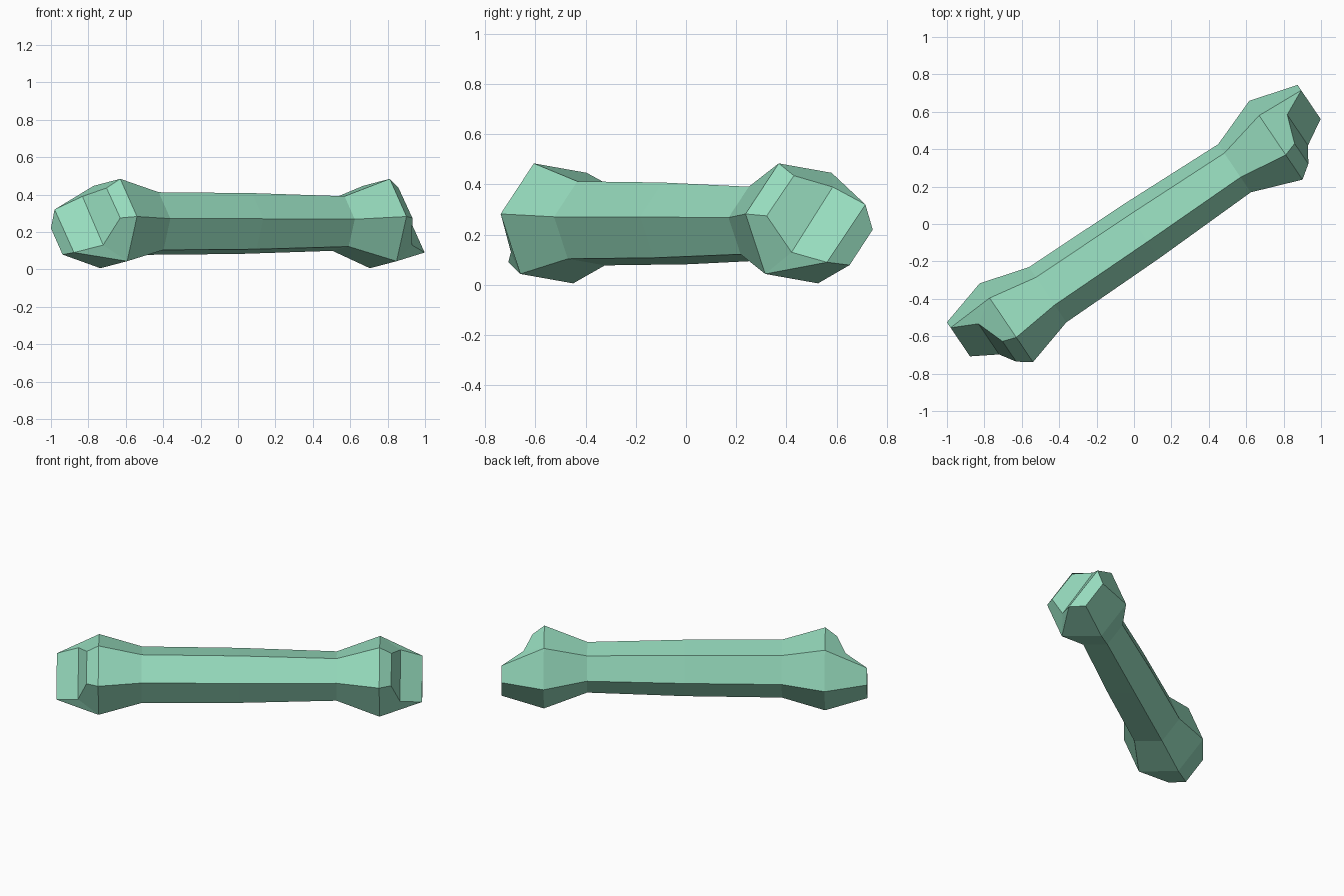
import bpy
import bmesh
from math import sin, cos, radians

cube = bpy.data.objects.get("Cube")
if cube:
    bpy.data.objects.remove(cube, do_unlink=True)

# Single flat colour
mint = bpy.data.materials.new("mint_green")
mint.use_nodes = True
colour = (0.305, 0.71, 0.51, 1.0)
mint.diffuse_color = colour
mint.node_tree.nodes["Principled BSDF"].inputs["Base Color"].default_value = colour

TILT = radians(8.4)
bm = bmesh.new()


def hex_ring(x, radius):
    """Six-sided cross-section across the length of the bone."""
    angles = [TILT + radians(60 * i) for i in range(6)]
    return [bm.verts.new((x, -radius * cos(a), radius * sin(a))) for a in angles]


# Shaft and flared ends: (distance along, radius)
sections = [(-0.87, 0.257), (-0.603, 0.18), (0, 0.175), (0.603, 0.157), (0.87, 0.257)]
rings = [hex_ring(x, r) for x, r in sections]
for ring, following in zip(rings, rings[1:]):
    for i in range(6):
        j = (i + 1) % 6
        bm.faces.new((ring[i], ring[j], following[j], following[i]))


def knuckle(ring, side):
    """Two uneven lobes meeting at a slanted crease."""
    def v(x, y, z):
        return bm.verts.new((side * x, y, z))

    front, top_front, top_back, back, low_back, low_front = ring
    # Crease between the lobes
    crease_top = v(0.997, 0.079, 0.145)
    crease_low = v(0.997, -0.119, -0.115)
    # Short lobe
    short_top = v(0.943, -0.071, 0.19)
    short_front = v(0.943, -0.202, 0.03)
    # Long lobe
    long_top = v(1.132, 0.145, 0.075)
    long_back = v(1.132, 0.18, -0.025)
    long_low = v(1.132, 0.069, -0.166)
    long_front = v(1.132, -0.04, -0.155)

    for corners in (
        (front, top_front, short_top, short_front),
        (top_front, top_back, crease_top, short_top),
        (low_front, front, short_front, crease_low),
        (short_front, short_top, crease_top, crease_low),
        (crease_low, crease_top, long_top, long_front),
        (top_back, long_top, crease_top),
        (low_front, crease_low, long_front),
        (top_back, back, long_back, long_top),
        (back, low_back, long_low, long_back),
        (low_back, low_front, long_front, long_low),
        (long_front, long_top, long_back, long_low),
    ):
        bm.faces.new(corners)


# Mirrored knuckles close both ends
knuckle(rings[0], -1)
knuckle(rings[-1], 1)

bmesh.ops.recalc_face_normals(bm, faces=bm.faces)
mesh = bpy.data.meshes.new("bone")
bm.to_mesh(mesh)
bm.free()
mesh.materials.append(mint)

# Lay the bone diagonally on the ground
bone = bpy.data.objects.new("bone", mesh)
bone.location = (0.038, -0.04, 0.245)
bone.rotation_euler.z = radians(34.1)
bpy.context.collection.objects.link(bone)
